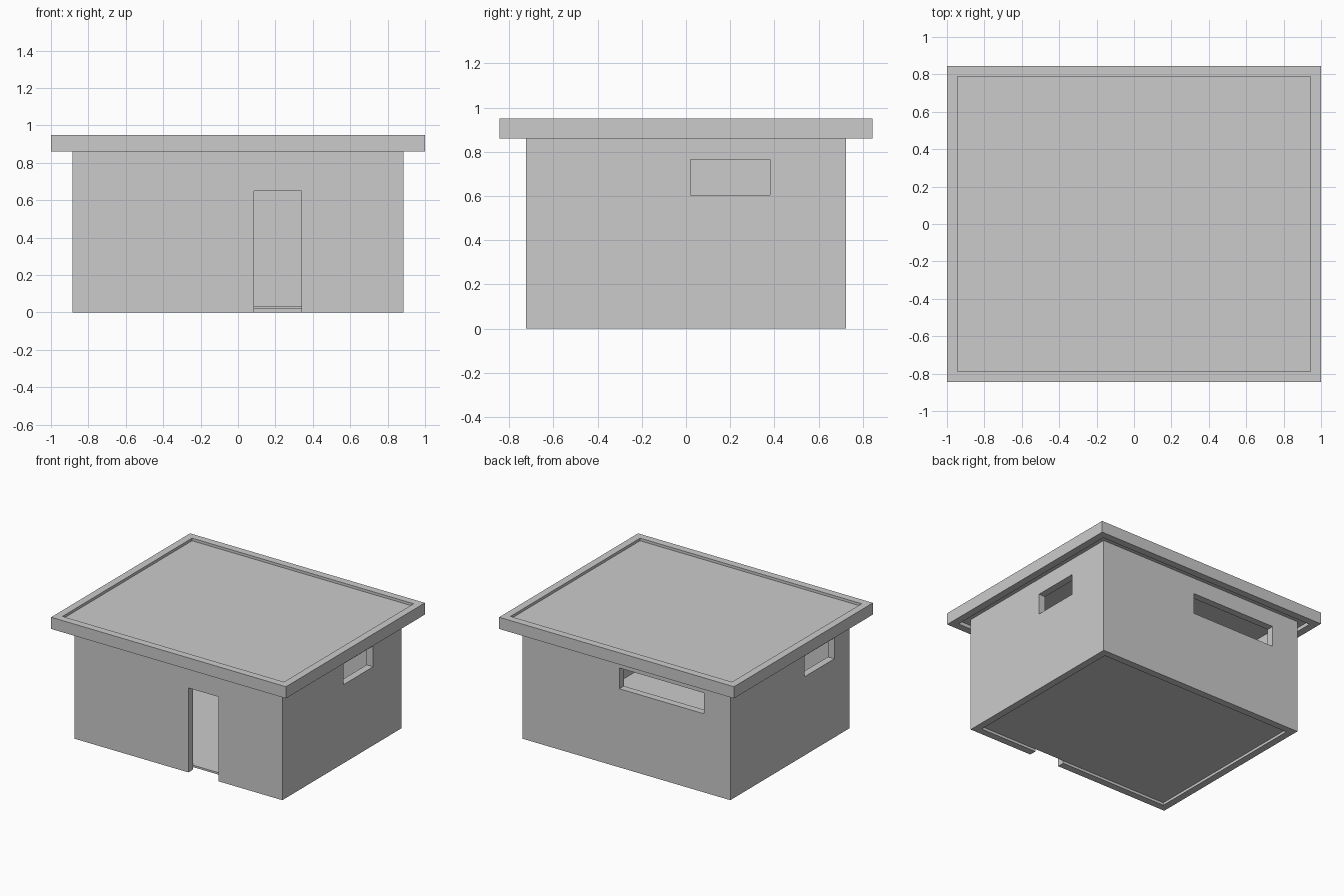
import bpy

if "Cube" in bpy.data.objects:
    bpy.data.objects.remove(bpy.data.objects["Cube"])


def box(name, x, y, z):
    """Axis-aligned box from (min, max) pairs."""
    bpy.ops.mesh.primitive_cube_add(size=1)
    ob = bpy.context.object
    ob.name = name
    ob.location = [(a + b) / 2 for a, b in (x, y, z)]
    ob.scale = [b - a for a, b in (x, y, z)]
    bpy.ops.object.transform_apply(location=True, rotation=True, scale=True)
    return ob


def cut(target, x, y, z):
    """Subtract a box from the target."""
    cutter = box("cutter", x, y, z)
    cutter.hide_render = True
    mod = target.modifiers.new("opening", 'BOOLEAN')
    mod.operation = 'DIFFERENCE'
    mod.solver = 'EXACT'
    mod.object = cutter
    bpy.context.view_layer.objects.active = target
    bpy.ops.object.modifier_apply(modifier=mod.name)
    bpy.data.objects.remove(cutter)


def sym(v):
    return (-v, v)


WX, WY, WT = 0.885, 0.725, 0.055     # wall half sizes and thickness
RX, RY, RT = 1.0, 0.845, 0.057       # roof half sizes and rim width
SILL = (0.605, 0.765)                # window heights

# Hollow walls
walls = box("walls", sym(WX), sym(WY), (0, 0.888))
cut(walls, sym(WX - WT), sym(WY - WT), (-0.1, 1))

# Door in front, windows at right, left and back
cut(walls, (0.085, 0.34), (-WY - 0.1, -WY + 0.1), (-0.1, 0.65))
cut(walls, (WX - 0.1, WX + 0.1), (0.02, 0.38), SILL)
cut(walls, (-WX - 0.1, -WX + 0.1), (-0.54, -0.18), SILL)
cut(walls, (-0.66, 0.06), (WY - 0.1, WY + 0.1), SILL)

# Floor, slightly raised inside the walls
box("floor", sym(WX - WT), sym(WY - WT), (0.02, 0.035))

# Roof rim with a recessed roof slab
rim = box("roof_rim", sym(RX), sym(RY), (0.86, 0.95))
cut(rim, sym(RX - RT), sym(RY - RT), (0.8, 1))
box("roof_slab", sym(RX - RT), sym(RY - RT), (0.888, 0.93))
